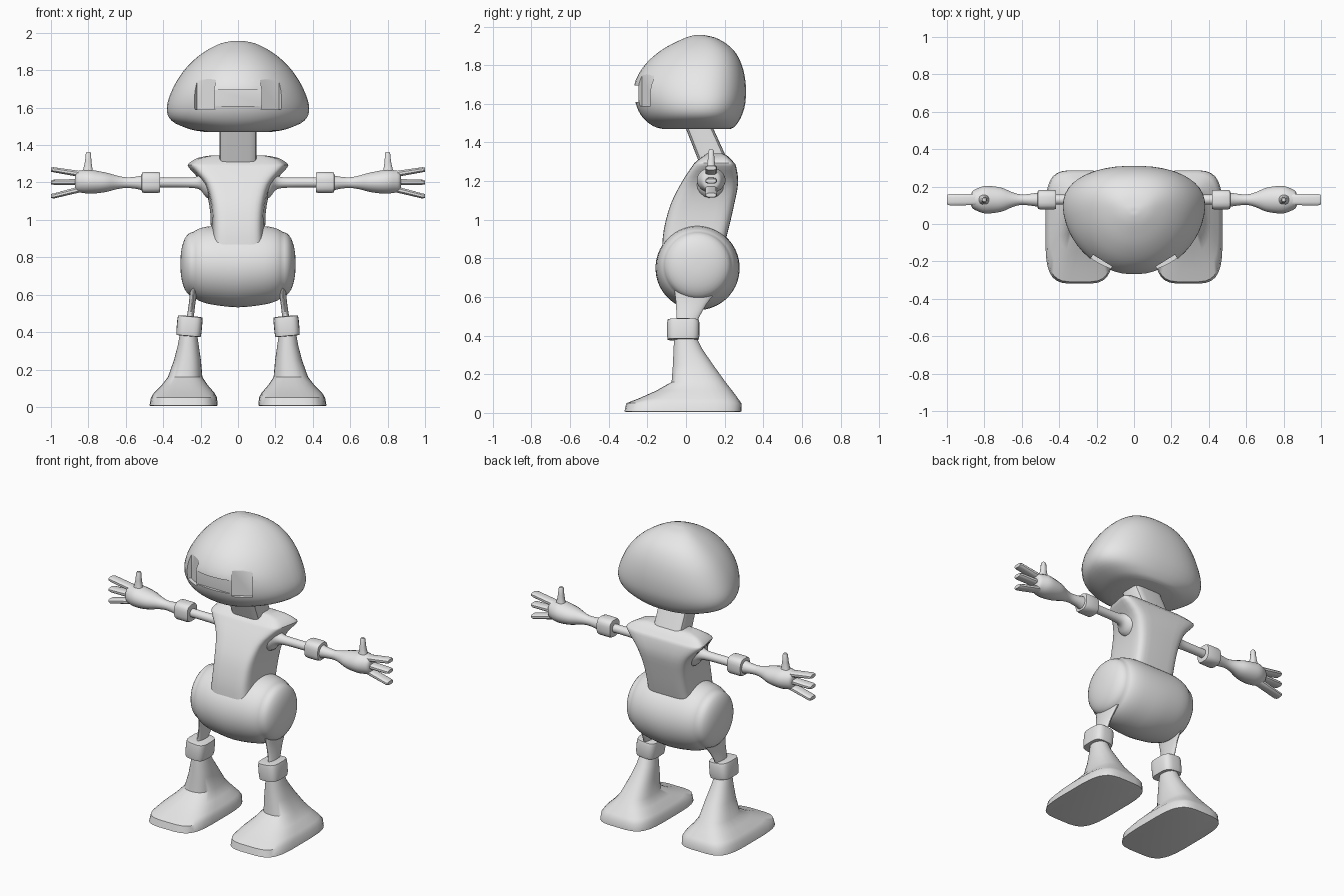
import bpy, bmesh, math
from mathutils import Vector, Matrix

if "Cube" in bpy.data.objects:
    bpy.data.objects.remove(bpy.data.objects["Cube"])

grey = bpy.data.materials.new("light grey")
grey.diffuse_color = (0.8, 0.8, 0.8, 1)
grey.use_nodes = True
grey.node_tree.nodes["Principled BSDF"].inputs["Base Color"].default_value = grey.diffuse_color


def smooth(ob, angle):
    bpy.ops.object.select_all(action='DESELECT')
    ob.select_set(True)
    bpy.context.view_layer.objects.active = ob
    bpy.ops.object.shade_smooth_by_angle(angle=math.radians(angle))


def finish(name, bm, mirror=False, angle=40):
    bmesh.ops.recalc_face_normals(bm, faces=bm.faces)
    me = bpy.data.meshes.new(name)
    bm.to_mesh(me)
    bm.free()
    me.materials.append(grey)
    ob = bpy.data.objects.new(name, me)
    bpy.context.collection.objects.link(ob)
    smooth(ob, angle)
    if mirror:
        mod = ob.modifiers.new("Mirror", 'MIRROR')
        mod.use_mirror_merge = False
    return ob


def curve_through(rows, steps):
    """Catmull-Rom interpolation of ring parameters."""
    if steps < 2:
        return rows
    out = []
    for i in range(len(rows) - 1):
        a, b, c, d = (rows[max(0, min(len(rows) - 1, i + k))] for k in (-1, 0, 1, 2))
        for s in range(steps):
            t = s / steps
            out.append([0.5 * (2*q + (r - p)*t + (2*p - 5*q + 4*r - w)*t*t
                               + (3*q - p - 3*r + w)*t**3)
                        for p, q, r, w in zip(a, b, c, d)])
    return out + [rows[-1]]


def loft(name, axis, rows, n=2, k=0, seg=24, steps=1, mirror=False, angle=40, tilt=None):
    """Rows: position along axis, low/high in both other directions, [roundness]."""
    bm = bmesh.new()
    rings = []
    for row in curve_through(rows, steps):
        t, a0, a1, b0, b1 = row[:5]
        e = 2 / (row[5] if len(row) > 5 else n)
        ring = []
        for i in range(seg):
            th = 2 * math.pi * (i + 0.5) / seg
            c, s = math.cos(th), math.sin(th)
            u = math.copysign(abs(c) ** e, c)
            v = math.copysign(abs(s) ** e, s)
            a = (a0 + a1) / 2 + (a1 - a0) / 2 * u * (1 + k * v)
            b = (b0 + b1) / 2 + (b1 - b0) / 2 * v
            ring.append(bm.verts.new((a, b, t) if axis == 'z' else (t, a, b)))
        rings.append(ring)
    for r0, r1 in zip(rings, rings[1:]):
        for i in range(seg):
            j = (i + 1) % seg
            bm.faces.new((r0[i], r0[j], r1[j], r1[i]))
    bm.faces.new(rings[0])
    bm.faces.new(rings[-1])
    if tilt:
        centre, ang = tilt
        bmesh.ops.rotate(bm, verts=bm.verts, cent=centre,
                         matrix=Matrix.Rotation(ang, 3, 'Y'))
    return finish(name, bm, mirror, angle)


def cutter(name, centre, size, turn=0):
    bm = bmesh.new()
    bmesh.ops.create_cube(bm, size=1)
    bmesh.ops.scale(bm, verts=bm.verts, vec=size)
    bmesh.ops.rotate(bm, verts=bm.verts, matrix=Matrix.Rotation(turn, 3, 'Z'))
    bmesh.ops.translate(bm, verts=bm.verts, vec=centre)
    return finish(name, bm)


# Head: egg-shaped dome with a nearly flat underside
head = loft("head", 'z', [
    (1.470, -.17, .17, -.12, .23), (1.485, -.25, .25, -.17, .255),
    (1.53, -.345, .345, -.225, .285), (1.60, -.37, .37, -.26, .307),
    (1.70, -.34, .34, -.268, .31), (1.80, -.28, .28, -.215, .29),
    (1.88, -.20, .20, -.125, .245), (1.935, -.11, .11, -.02, .17),
    (1.955, -.04, .04, .04, .10), (1.957, -.003, .003, .067, .073)],
    n=2.25, k=.2, seg=48, steps=4)

# Face: recessed eye sockets joined by a shallow channel
cuts = [cutter("eye_cutter", (sx * .205, -.255, 1.695), (.12, .14, .21), sx * math.radians(32))
        for sx in (-1, 1)]
cuts.append(cutter("face_channel_cutter", (0, -.295, 1.652), (.29, .10, .085)))
bpy.context.view_layer.objects.active = head
for c in cuts:
    mod = head.modifiers.new("Cut", 'BOOLEAN')
    mod.operation = 'DIFFERENCE'
    mod.solver = 'EXACT'
    mod.object = c
    bpy.context.view_layer.objects.active = head
    bpy.ops.object.modifier_apply(modifier=mod.name)
    bpy.data.objects.remove(c)
smooth(head, 35)

# Neck: slanted block
loft("neck", 'z', [(1.29, -.10, .10, .07, .225), (1.52, -.10, .10, -.02, .12)],
     n=6, seg=16, angle=30)

# Torso: curved shell with wide shoulders and a narrow waist
loft("torso", 'z', [
    (.84, -.145, .145, -.125, .19), (.95, -.14, .14, -.115, .22),
    (1.08, -.148, .148, -.08, .25), (1.19, -.18, .18, -.025, .27),
    (1.275, -.25, .25, .03, .26), (1.30, -.255, .255, .05, .245),
    (1.33, -.21, .21, .09, .215), (1.343, -.15, .15, .11, .19)],
    n=6, k=.08, seg=32, steps=3)

# Pelvis: drum lying across x with domed end caps
half = [(0, .218), (.10, .214), (.17, .205), (.215, .19), (.235, .176), (.262, .165),
        (.285, .135), (.30, .09), (.307, .04), (.308, .003)]
rows = []
for x, r in [(-x, r) for x, r in half[:0:-1]] + half:
    cz = .75 + .05 * min(abs(x), .3)
    rows.append((x, .06 - r, .06 + r, cz - r, cz + r))
loft("pelvis", 'x', rows, seg=48, steps=2)

# Legs: thin struts, tilted cuffs and wedge feet
loft("leg", 'z', [(.70, .195, .265, -.07, .20), (.63, .212, .26, -.06, .16),
                  (.56, .227, .262, -.052, .105), (.46, .238, .278, -.05, .05)],
     steps=3, mirror=True)
loft("ankle_cuff", 'z', [(.378, .21, .31, -.08, .05), (.38, .195, .325, -.095, .065),
                         (.40, .192, .328, -.098, .07), (.465, .192, .328, -.098, .07),
                         (.483, .195, .325, -.095, .065), (.486, .21, .31, -.08, .05)],
     n=3.5, mirror=True, tilt=((.26, 0, .43), math.radians(-5)))
loft("foot", 'z', [
    (.005, .115, .465, -.31, .28, 4), (.007, .108, .474, -.32, .288, 4),
    (.05, .112, .466, -.31, .287, 4), (.075, .125, .45, -.245, .27, 3.6),
    (.115, .16, .41, -.155, .24, 3), (.16, .19, .375, -.075, .205, 2.6),
    (.25, .198, .343, -.068, .14, 2.4), (.33, .21, .322, -.065, .085, 2.2),
    (.40, .22, .31, -.06, .05, 2)],
    seg=32, mirror=True, angle=45)


# Arms: all built along x around the shoulder height
def tube(name, sections, n=2, seg=20, steps=3, y=.13):
    rows = [(x, y - w, y + w, z0, z1) for x, w, z0, z1 in sections]
    loft(name, 'x', rows, n=n, seg=seg, steps=steps, mirror=True)


tube("shoulder_and_arm", [(.12, .085, 1.10, 1.28), (.17, .075, 1.12, 1.27),
                          (.20, .045, 1.158, 1.242), (.24, .03, 1.17, 1.228),
                          (.33, .027, 1.173, 1.226), (.45, .027, 1.173, 1.226)])
tube("wrist_cuff", [(.416, .042, 1.155, 1.245), (.418, .05, 1.147, 1.253),
                    (.43, .053, 1.143, 1.257), (.50, .053, 1.143, 1.257),
                    (.513, .05, 1.147, 1.253), (.515, .042, 1.155, 1.245)], n=3, steps=1)
tube("forearm_and_hand", [(.49, .042, 1.15, 1.245), (.54, .034, 1.165, 1.232),
                          (.60, .028, 1.17, 1.228), (.65, .04, 1.163, 1.238),
                          (.70, .062, 1.15, 1.252), (.75, .072, 1.142, 1.262),
                          (.80, .074, 1.14, 1.27), (.84, .06, 1.145, 1.265),
                          (.865, .045, 1.152, 1.258), (.872, .02, 1.175, 1.235)])

# Fingers fan out, thumb points up
for label, z_root, z_tip in (("upper", 1.243, 1.268), ("middle", 1.203, 1.201), ("lower", 1.167, 1.128)):
    tube(label + "_finger", [(.83, .03, z_root - .017, z_root + .017),
                             (.985, .031, z_tip - .014, z_tip + .014),
                             (.999, .026, z_tip - .011, z_tip + .011)], n=3, seg=12, steps=1)
loft("thumb", 'z', [(1.22, .755, .845, .095, .165), (1.27, .777, .828, .106, .154),
                    (1.31, .783, .819, .112, .148), (1.355, .786, .814, .115, .145),
                    (1.363, .79, .81, .12, .14)], n=2.5, seg=12, mirror=True)
